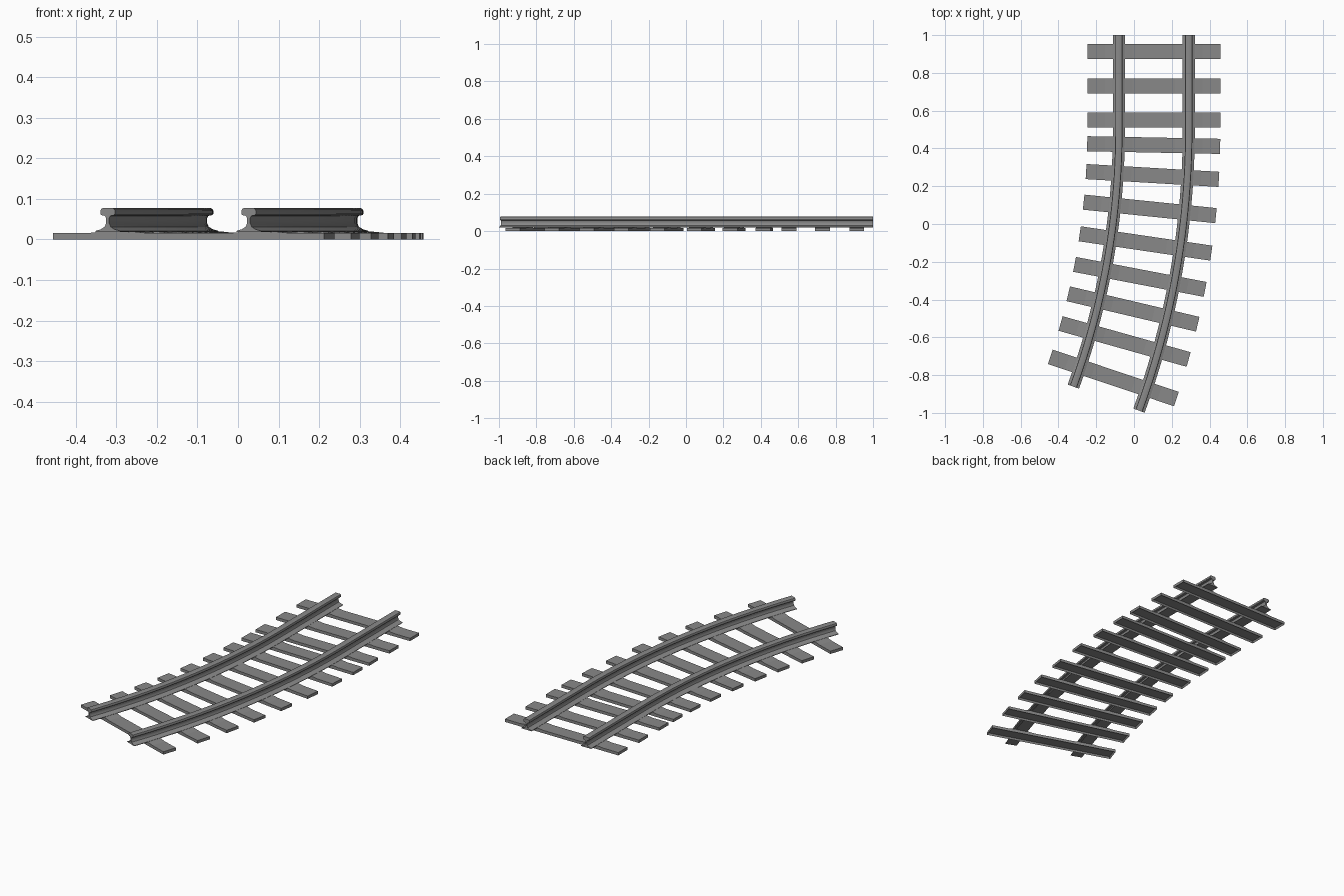
import bpy, bmesh
from math import sin, cos, asin, radians
from mathutils import Matrix, Vector

if "Cube" in bpy.data.objects:
    bpy.data.objects.remove(bpy.data.objects["Cube"], do_unlink=True)

RADIUS, BEND_Y, TRACK_X = 4.145, 0.5, 0.105   # centre line of the track
END_ANGLE, HALF_GAUGE = radians(20.1), 0.185


def make_material(name, value):
    mat = bpy.data.materials.new(name)
    mat.use_nodes = True
    colour = (value, value, value, 1)
    mat.diffuse_color = colour
    mat.node_tree.nodes["Principled BSDF"].inputs["Base Color"].default_value = colour
    return mat


steel = make_material("grey steel", 0.25)


def make_object(name, bm):
    bmesh.ops.recalc_face_normals(bm, faces=bm.faces)
    mesh = bpy.data.meshes.new(name)
    bm.to_mesh(mesh)
    bm.free()
    mesh.materials.append(steel)
    obj = bpy.data.objects.new(name, mesh)
    bpy.context.collection.objects.link(obj)
    return obj


def track_frame(angle, y=BEND_Y):
    """Frame on the centre line: local x points across the track."""
    if angle <= 0:
        return Matrix.Translation((TRACK_X, y, 0))
    pos = (TRACK_X - RADIUS * (1 - cos(angle)), BEND_Y - RADIUS * sin(angle), 0)
    return Matrix.Translation(pos) @ Matrix.Rotation(-angle, 4, "Z")


def loft(name, profile, frames):
    """Sweep a closed x-z profile through a list of frames."""
    bm = bmesh.new()
    rings = [[bm.verts.new(f @ Vector((x, 0, z))) for x, z in profile] for f in frames]
    n = len(profile)
    for a, b in zip(rings, rings[1:]):
        for i in range(n):
            j = (i + 1) % n
            bm.faces.new((a[i], a[j], b[j], b[i]))
    bm.faces.new(rings[0])
    bm.faces.new(rings[-1])
    return make_object(name, bm)


# Rails: foot, curved web and rounded head, straight first and then bending
half = [(0.032, 0.018), (0.032, 0.021), (0.018, 0.025), (0.008, 0.031), (0.004, 0.040),
        (0.004, 0.052), (0.007, 0.058), (0.017, 0.060), (0.019, 0.063), (0.019, 0.071),
        (0.017, 0.075), (0.013, 0.077)]
section = half + [(-x, z) for x, z in reversed(half)]
STEPS = 24
frames = [track_frame(0, 1)] + [track_frame(END_ANGLE * i / STEPS) for i in range(STEPS + 1)]
for name, side in (("left_rail", 1), ("right_rail", -1)):
    rail = loft(name, [(x + side * HALF_GAUGE, z) for x, z in section], frames)
    bpy.ops.object.select_all(action="DESELECT")
    rail.select_set(True)
    bpy.context.view_layer.objects.active = rail
    bpy.ops.object.shade_smooth_by_angle(angle=radians(30))

# Sleepers: flat beams with low raised seats under the rails and a hollow underside
HALF_LENGTH, HALF_WIDTH, THICK = 0.352, 0.04, 0.016
top = [(HALF_LENGTH, THICK)]
for dx, z in ((0.073, THICK), (0.035, 0.020), (-0.035, 0.020), (-0.073, THICK)):
    top.append((HALF_GAUGE + dx, z))
outline = [(HALF_LENGTH, 0)] + top + [(-x, z) for x, z in reversed(top)] + [(-HALF_LENGTH, 0)]

sleeper_ys = (0.913, 0.73, 0.55, 0.418, 0.257, 0.08, -0.103, -0.28, -0.45, -0.622, -0.815)
for number, y in enumerate(sleeper_ys, 1):
    frame = track_frame(asin((BEND_Y - y) / RADIUS), y)
    sleeper = loft(f"sleeper_{number}", outline,
                   [frame @ Matrix.Translation((0, d, 0)) for d in (-HALF_WIDTH, HALF_WIDTH)])
    bm = bmesh.new()
    bm.from_mesh(sleeper.data)
    bm.normal_update()
    under = [f for f in bm.faces if f.normal.z < -0.9]
    bmesh.ops.inset_region(bm, faces=under, thickness=0.008)
    bmesh.ops.translate(bm, verts=list({v for f in under for v in f.verts}), vec=(0, 0, 0.01))
    bm.to_mesh(sleeper.data)
    bm.free()
